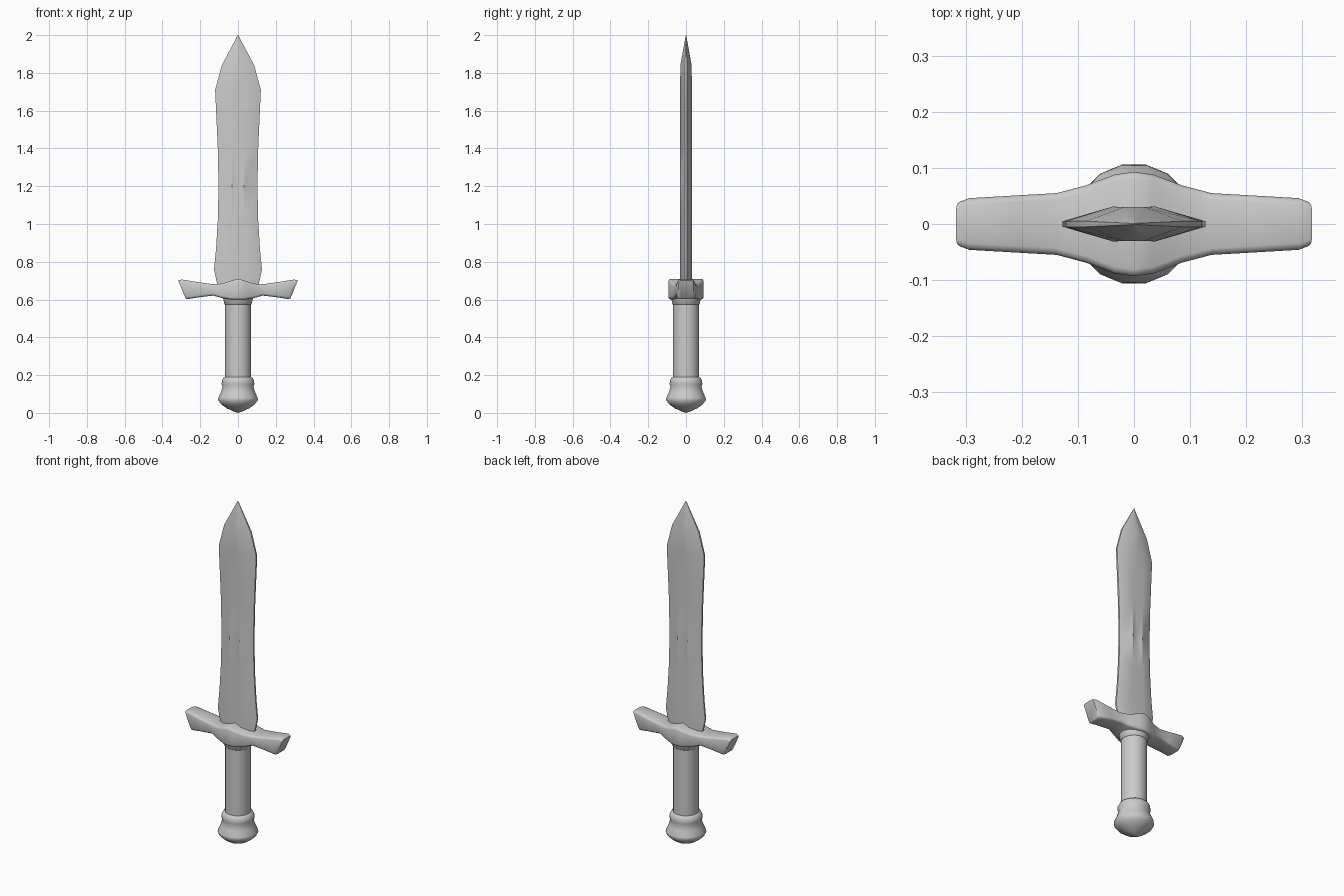
import bpy, bmesh, math

if "Cube" in bpy.data.objects:
    bpy.data.objects.remove(bpy.data.objects["Cube"])


def finish(name, bm, angle):
    bmesh.ops.remove_doubles(bm, verts=bm.verts, dist=1e-5)
    bmesh.ops.recalc_face_normals(bm, faces=bm.faces)
    me = bpy.data.meshes.new(name)
    bm.to_mesh(me)
    bm.free()
    ob = bpy.data.objects.new(name, me)
    bpy.context.collection.objects.link(ob)
    bpy.ops.object.select_all(action='DESELECT')
    ob.select_set(True)
    bpy.context.view_layer.objects.active = ob
    bpy.ops.object.shade_smooth_by_angle(angle=math.radians(angle))
    return ob


def loft(name, rings, angle):
    """Skin a list of equal-length closed rings and cap both ends."""
    bm = bmesh.new()
    loops = [[bm.verts.new(p) for p in ring] for ring in rings]
    n = len(loops[0])
    for a, b in zip(loops, loops[1:]):
        for i in range(n):
            j = (i + 1) % n
            bm.faces.new((a[i], a[j], b[j], b[i]))
    bm.faces.new(loops[0])
    bm.faces.new(loops[-1])
    return finish(name, bm, angle)


def lathe(name, profile, sides=16):
    rings = []
    for r, z in profile:
        rings.append([(r * math.cos(2 * math.pi * (i + .5) / sides),
                       r * math.sin(2 * math.pi * (i + .5) / sides), z) for i in range(sides)])
    return loft(name, rings, 50)


# Blade: z, half width, ridge x, ridge thickness, fuller thickness
stations = [(0.62, .100, .036, .031, .021), (0.69, .112, .037, .031, .021),
            (0.76, .127, .038, .031, .021), (0.87, .116, .036, .031, .021),
            (1.02, .107, .034, .031, .021), (1.20, .103, .032, .031, .021),
            (1.40, .107, .034, .031, .021), (1.58, .115, .037, .031, .021),
            (1.71, .121, .038, .031, .022), (1.84, .086, .018, .030, .030),
            (2.00, .001, .0005, .001, .001)]
rings = []
for z, w, rx, t, f in stations:
    e = min(.005, t)
    half = [(w, -e), (w, e), (rx, t), (0, f), (-rx, t)]
    half += [(-w, e), (-w, -e), (-rx, -t), (0, -f), (rx, -t)]
    rings.append([(x, y, z) for x, y in half])
loft("blade", rings, 35)

# Crossguard: top x, bottom x, bottom z, top z, half depth, corner rounding
arm = [(0, 0, .600, .710, .093, .012), (.035, .035, .600, .700, .088, .012),
       (.085, .085, .608, .684, .069, .012), (.140, .130, .621, .682, .055, .012),
       (.210, .200, .613, .692, .051, .012), (.297, .268, .602, .706, .046, .012),
       (.317, .277, .606, .701, .039, .012)]
full = [(-a, -b, *rest) for a, b, *rest in reversed(arm[1:])] + arm
rings = []
for xt, xb, zb, zt, d, r in full:
    k = r * .3
    corner = [(d - r, zb), (d - k, zb + k), (d, zb + r),
              (d, zt - r), (d - k, zt - k), (d - r, zt)]
    section = corner + [(-y, z) for y, z in reversed(corner)]
    rings.append([(xb + (xt - xb) * (z - zb) / (zt - zb), y, z) for y, z in section])
loft("crossguard", rings, 60)

# Collar under the guard
lathe("guard_collar", [(.068, .572), (.074, .577), (.078, .598), (.090, .628), (.085, .64)])

# Grip
lathe("grip", [(.070, .16), (.070, .60)])

# Pommel with its ring
lathe("pommel", [(.0005, 0), (.030, .010), (.062, .025), (.090, .045), (.108, .068),
                 (.106, .080), (.092, .110), (.084, .138), (.088, .152),
                 (.087, .170), (.080, .184), (.068, .192)])
